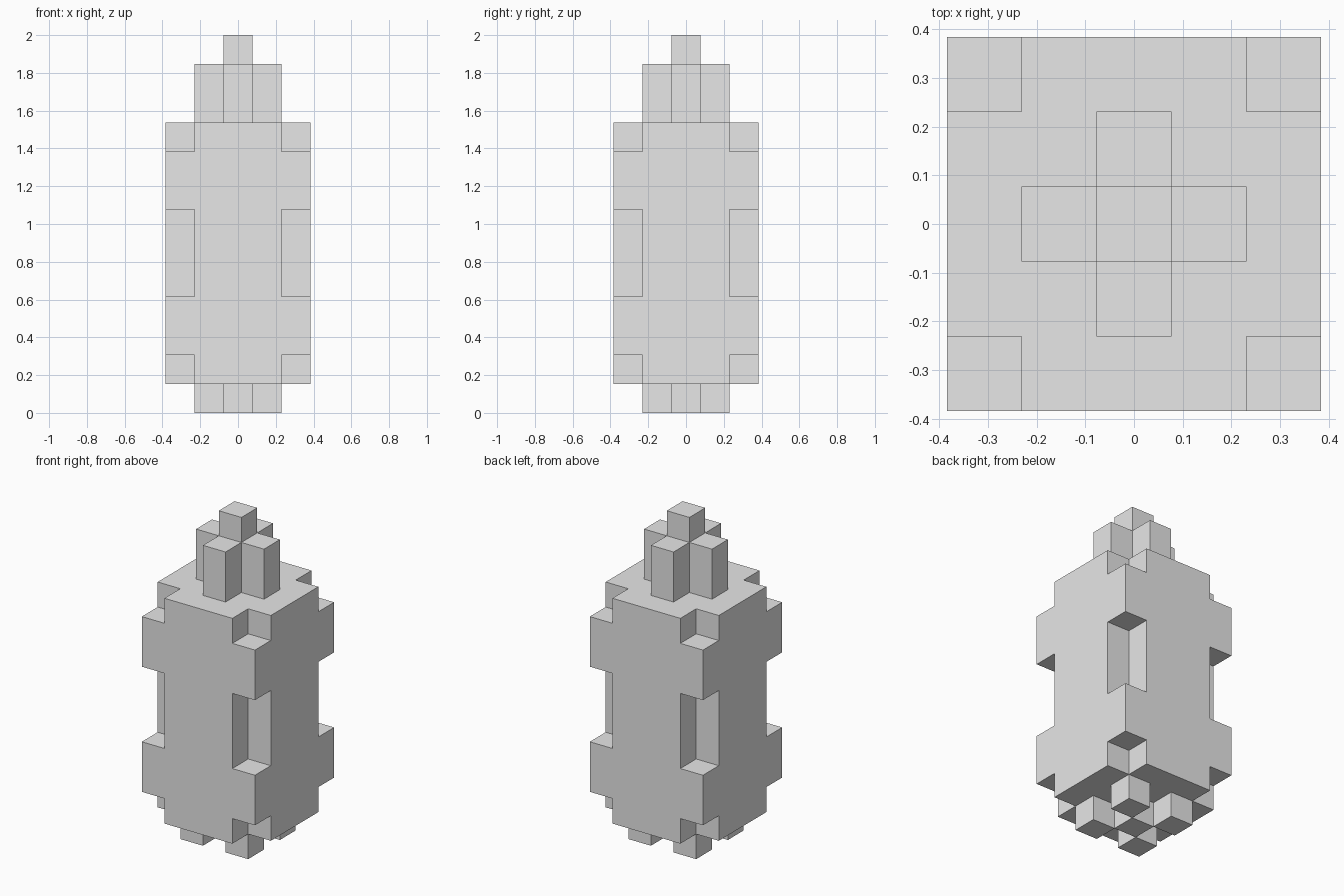
import bpy
import bmesh
from mathutils import Matrix, Vector

U = 2 / 13  # size of one block

default = bpy.data.objects.get("Cube")
if default:
    bpy.data.objects.remove(default, do_unlink=True)

grey = bpy.data.materials.new("plain_grey")
grey.use_nodes = True
grey.diffuse_color = (0.8, 0.8, 0.8, 1)
grey.node_tree.nodes["Principled BSDF"].inputs["Base Color"].default_value = (0.8, 0.8, 0.8, 1)


def blocks(name, boxes):
    """One object made of boxes: (centre x, centre y, bottom, top, width), in blocks."""
    bm = bmesh.new()
    for x, y, low, high, width in boxes:
        place = Matrix.Translation(Vector((x, y, (low + high) / 2)) * U)
        size = Matrix.Diagonal((width * U, width * U, (high - low) * U, 1))
        bmesh.ops.create_cube(bm, size=1, matrix=place @ size)
    mesh = bpy.data.meshes.new(name)
    bm.to_mesh(mesh)
    bm.free()
    mesh.materials.append(grey)
    obj = bpy.data.objects.new(name, mesh)
    bpy.context.collection.objects.link(obj)
    return obj


corners = [(x, y) for x in (-1, 1) for y in (-1, 1)]
sides = [(-1, 0), (1, 0), (0, -1), (0, 1)]

# Body with notches cut in its four upright edges
body = blocks("body", [(0, 0, 1, 10, 5)])
notches = [(0.5, 2), (4, 7), (9, 10.5)]
cutter = blocks("notch_cutter", [(2.5 * x, 2.5 * y, low, high, 2)
                                 for x, y in corners for low, high in notches])
cutter.hide_render = True
cut = body.modifiers.new("notches", "BOOLEAN")
cut.operation = "DIFFERENCE"
cut.solver = "EXACT"
cut.object = cutter
bpy.context.view_layer.update()
graph = bpy.context.evaluated_depsgraph_get()
carved = bpy.data.meshes.new_from_object(body.evaluated_get(graph))
body.modifiers.clear()
body.data = carved
bpy.data.objects.remove(cutter, do_unlink=True)

# Feet: one under the centre, four diagonal to it
blocks("centre_foot", [(0, 0, 0, 1, 1)])
blocks("corner_feet", [(x, y, 0, 1, 1) for x, y in corners])

# Spire: a tall post with four shorter posts against its sides
blocks("spire_post", [(0, 0, 10, 13, 1)])
blocks("spire_side_posts", [(x, y, 10, 12, 1) for x, y in sides])
